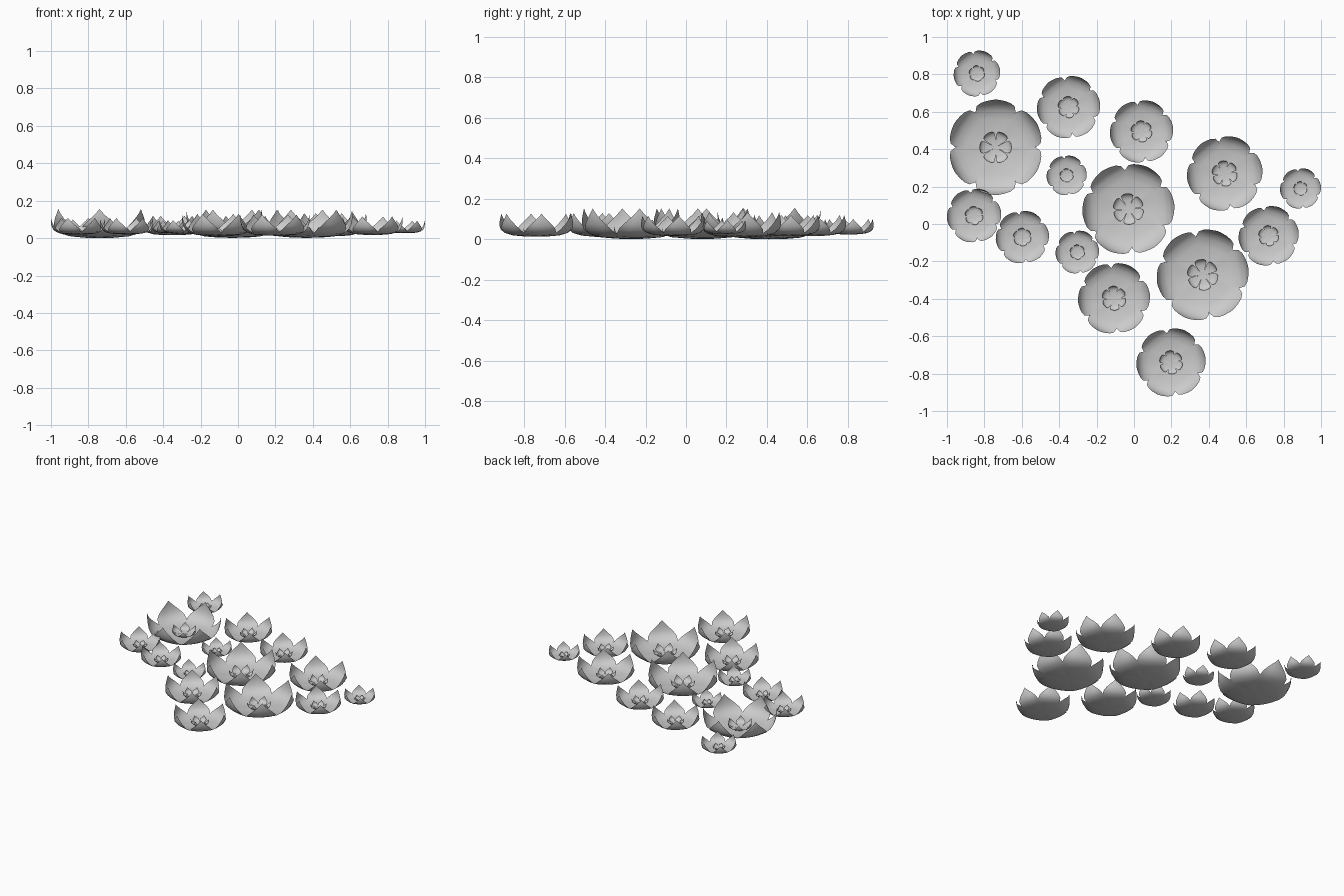
import bpy, bmesh, math
from mathutils import Matrix, Vector

cube = bpy.data.objects.get("Cube")
if cube:
    bpy.data.objects.remove(cube, do_unlink=True)

grey = bpy.data.materials.new("petal_grey")
grey.use_nodes = True
grey.diffuse_color = (0.6, 0.6, 0.6, 1)
grey.node_tree.nodes["Principled BSDF"].inputs["Base Color"].default_value = (0.6, 0.6, 0.6, 1)

# Petal stations for a flower of radius one: distance out, height, half width
STATIONS = [(0, 0, 0), (0.3, 0.005, 0.18), (0.6, 0.03, 0.35), (0.78, 0.08, 0.42),
            (0.9, 0.17, 0.40), (0.96, 0.28, 0.31), (0.99, 0.4, 0.19),
            (1.0, 0.5, 0.09), (1.0, 0.61, 0)]
ACROSS = [-1, -0.5, 0, 0.5, 1]


def add_petal(bm, matrix, slim):
    """One cupped, pointed petal growing along +x."""
    rows = []
    for r, z, w in STATIONS:
        if w == 0:
            rows.append([bm.verts.new(matrix @ Vector((r, 0, z)))] * len(ACROSS))
            continue
        rows.append([bm.verts.new(matrix @ Vector(
            (r - 0.1 * w * v * v, w * slim * v, z + 0.06 * w * v * v))) for v in ACROSS])
    for a, b in zip(rows, rows[1:]):
        for i in range(len(ACROSS) - 1):
            corners = list(dict.fromkeys((a[i], b[i], b[i + 1], a[i + 1])))
            bm.faces.new(corners)


def add_ring(bm, scale, lift, turn, slim):
    """Six petals around the centre."""
    for k in range(6):
        matrix = (Matrix.Translation((0, 0, lift)) @ Matrix.Scale(scale, 4)
                  @ Matrix.Rotation(math.radians(turn + 60 * k), 4, "Z"))
        add_petal(bm, matrix, slim)


# Shared blossom: wide outer ring, small inner ring set between the outer petals
mesh = bpy.data.meshes.new("blossom")
bm = bmesh.new()
add_ring(bm, 1, 0, 0, 1)
add_ring(bm, 0.34, 0.03, 30, 0.88)
bm.to_mesh(mesh)
bm.free()
mesh.materials.append(grey)
mesh.shade_smooth()

# Scattered blossoms: x, y, radius, turn in degrees
BLOSSOMS = [
    (-0.84, 0.805, 0.125, 10), (-0.74, 0.41, 0.255, 30), (-0.35, 0.625, 0.17, 8),
    (0.04, 0.495, 0.17, 8), (0.485, 0.27, 0.203, 10), (0.89, 0.19, 0.11, 8),
    (-0.36, 0.26, 0.108, 8), (-0.03, 0.08, 0.247, 5), (-0.855, 0.045, 0.146, 8),
    (-0.597, -0.07, 0.143, 8), (-0.303, -0.15, 0.117, 8), (-0.107, -0.397, 0.193, 5),
    (0.367, -0.272, 0.247, 10), (0.72, -0.063, 0.162, 10), (0.198, -0.74, 0.186, 8),
]
for n, (x, y, radius, turn) in enumerate(BLOSSOMS, 1):
    blossom = bpy.data.objects.new(f"blossom_{n}", mesh)
    blossom.location = (x, y, 0.046 - 0.18 * radius)
    blossom.rotation_euler.z = math.radians(turn)
    blossom.scale = (radius,) * 3
    bpy.context.collection.objects.link(blossom)
